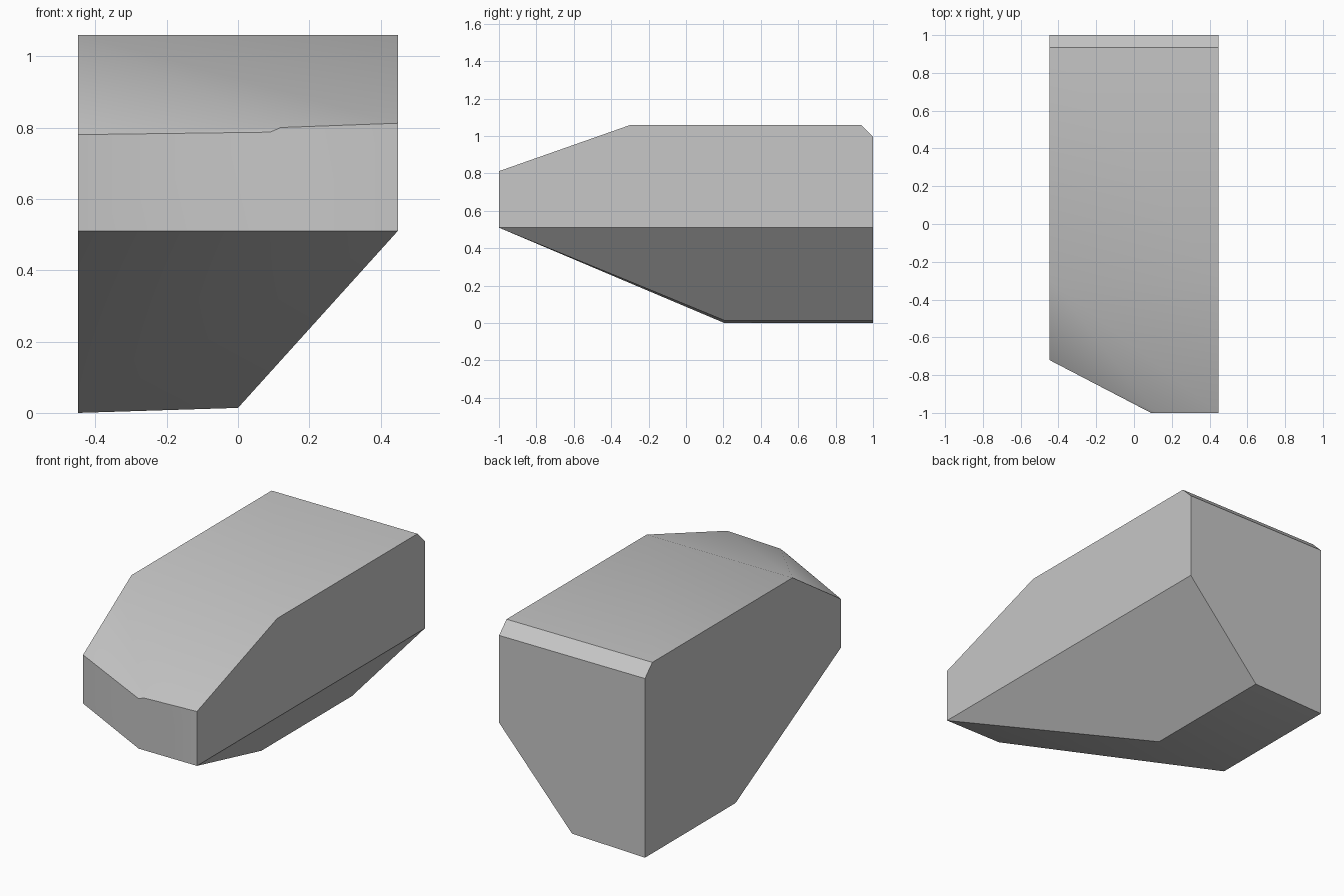
import bpy
import bmesh
from math import radians

cube = bpy.data.objects.get("Cube")
if cube:
    bpy.data.objects.remove(cube, do_unlink=True)

W = 0.448    # half width
BELT = 0.51  # height where the sloped underside meets the walls

# Single plain colour
grey = bpy.data.materials.new("light_grey")
grey.use_nodes = True
colour = (0.57, 0.57, 0.57, 1)
grey.diffuse_color = colour
bsdf = next(n for n in grey.node_tree.nodes if n.type == "BSDF_PRINCIPLED")
bsdf.inputs["Base Color"].default_value = colour
bsdf.inputs["Roughness"].default_value = 0.6

corners = []
# Roof and rear bevel, straight across the width
for x in (-W, W):
    corners += [(x, -0.295, 1.06), (x, 0.935, 1.06), (x, 1, 0.995)]
# Nose, with one corner cut back
corners += [(W, -1, 0.812), (0.12, -1, 0.80), (0.09, -1, 0.787), (-W, -0.72, 0.78)]
corners += [(W, -1, BELT), (0.09, -1, BELT), (-W, -0.72, BELT), (W, 1, BELT)]
# Keel, on one side only
for y in (0.205, 1):
    corners += [(-W, y, 0), (0, y, 0.014)]

# Faceted block spanning all the corners
bm = bmesh.new()
for c in corners:
    bm.verts.new(c)
bmesh.ops.convex_hull(bm, input=bm.verts)
bmesh.ops.dissolve_limit(bm, angle_limit=radians(0.5), verts=bm.verts, edges=bm.edges)
bmesh.ops.recalc_face_normals(bm, faces=bm.faces)
mesh = bpy.data.meshes.new("faceted_block")
bm.to_mesh(mesh)
bm.free()
mesh.materials.append(grey)

block = bpy.data.objects.new("faceted_block", mesh)
bpy.context.collection.objects.link(block)
bpy.ops.object.select_all(action="DESELECT")
block.select_set(True)
bpy.context.view_layer.objects.active = block
bpy.ops.object.shade_smooth_by_angle(angle=radians(30))
